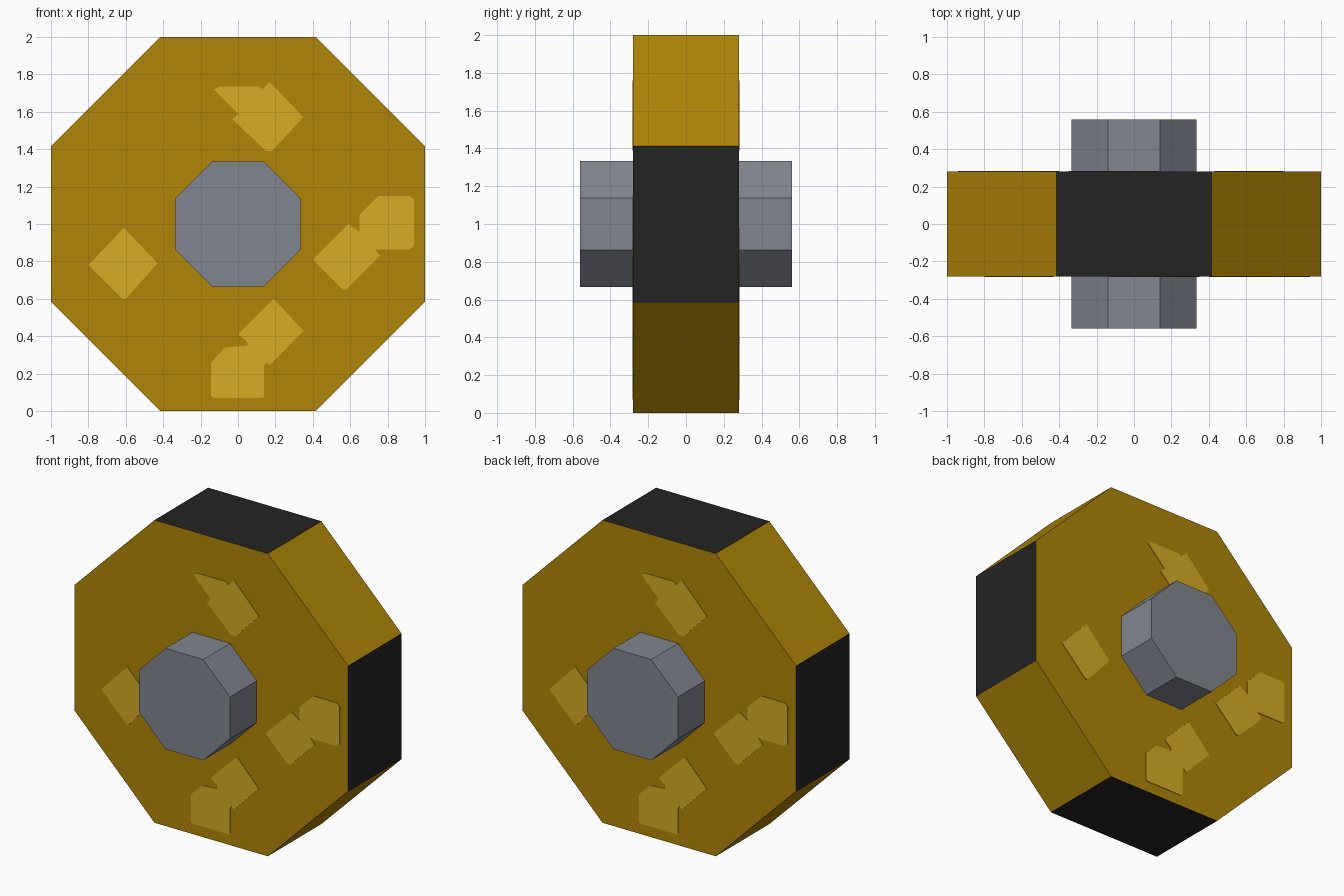
import bpy
import bmesh
from math import cos, pi, radians
from mathutils import Matrix

if "Cube" in bpy.data.objects:
    bpy.data.objects.remove(bpy.data.objects["Cube"])

HALF_WIDTH = 0.28
PLATE = 0.004


def material(name, srgb):
    color = [(c / 255) ** 2.2 for c in srgb] + [1]
    mat = bpy.data.materials.new(name)
    mat.use_nodes = True
    mat.diffuse_color = color
    shader = next(n for n in mat.node_tree.nodes if n.type == "BSDF_PRINCIPLED")
    shader.inputs["Base Color"].default_value = color
    return mat


gold = material("dark gold", (174, 132, 15))
light_gold = material("light gold", (213, 171, 40))
black = material("black", (40, 40, 40))
grey = material("steel grey", (128, 133, 143))


def finish(name, bm, *mats):
    bmesh.ops.recalc_face_normals(bm, faces=bm.faces)
    mesh = bpy.data.meshes.new(name)
    bm.to_mesh(mesh)
    bm.free()
    for mat in mats:
        mesh.materials.append(mat)
    obj = bpy.data.objects.new(name, mesh)
    bpy.context.collection.objects.link(obj)
    return obj


def octagon(apothem, half_depth):
    """Flat-topped octagonal prism along the y axis."""
    bm = bmesh.new()
    radius = apothem / cos(pi / 8)
    place = (Matrix.Translation((0, 0, 1)) @ Matrix.Rotation(pi / 2, 4, "X")
             @ Matrix.Rotation(radians(22.5), 4, "Z"))
    bmesh.ops.create_cone(bm, cap_ends=True, segments=8, radius1=radius,
                          radius2=radius, depth=2 * half_depth, matrix=place)
    bm.normal_update()
    return bm


# Wheel body: black treads on the upright and level sides, gold between
body = octagon(1, HALF_WIDTH)
for face in body.faces:
    face.material_index = int(max(abs(face.normal.x), abs(face.normal.z)) > 0.9)
finish("wheel_body", body, gold, black)

# Axle hub through the middle
finish("axle_hub", octagon(0.333, 0.56), grey)

# Painted light patches, as x and z outlines on the front
patches = {
    "upper_patch": [(-.13, 1.72), (-.1, 1.735), (.11, 1.735), (.13, 1.72), (.17, 1.76),
                    (.35, 1.57), (.18, 1.39), (.15, 1.39), (-.03, 1.56), (0, 1.59)],
    "single_patch": [(-.61, .98), (-.43, .79), (-.6, .6), (-.62, .6), (-.8, .78)],
    "side_patch": [(.4, .81), (.59, 1), (.65, .96), (.65, 1.05), (.75, 1.15),
                   (.92, 1.15), (.94, 1.13), (.94, .88), (.92, .865), (.73, .865),
                   (.76, .83), (.58, .65), (.56, .65)],
    "lower_patch": [(0, .41), (.19, .6), (.35, .43), (.17, .245), (.15, .26),
                    (.14, .24), (.14, .08), (.13, .07), (-.13, .07), (-.145, .08),
                    (-.145, .26), (-.07, .34), (.05, .35), (.05, .37)],
}

# The back carries the same paint turned half a circle about the upright axis
for side, turn in (("front", 1), ("back", -1)):
    for name, outline in patches.items():
        bm = bmesh.new()
        face = bm.faces.new([bm.verts.new((turn * x, -turn * HALF_WIDTH, z))
                             for x, z in outline])
        grown = bmesh.ops.extrude_face_region(bm, geom=[face])["geom"]
        moved = [v for v in grown if isinstance(v, bmesh.types.BMVert)]
        bmesh.ops.translate(bm, verts=moved, vec=(0, -turn * PLATE, 0))
        finish(side + "_" + name, bm, light_gold)
